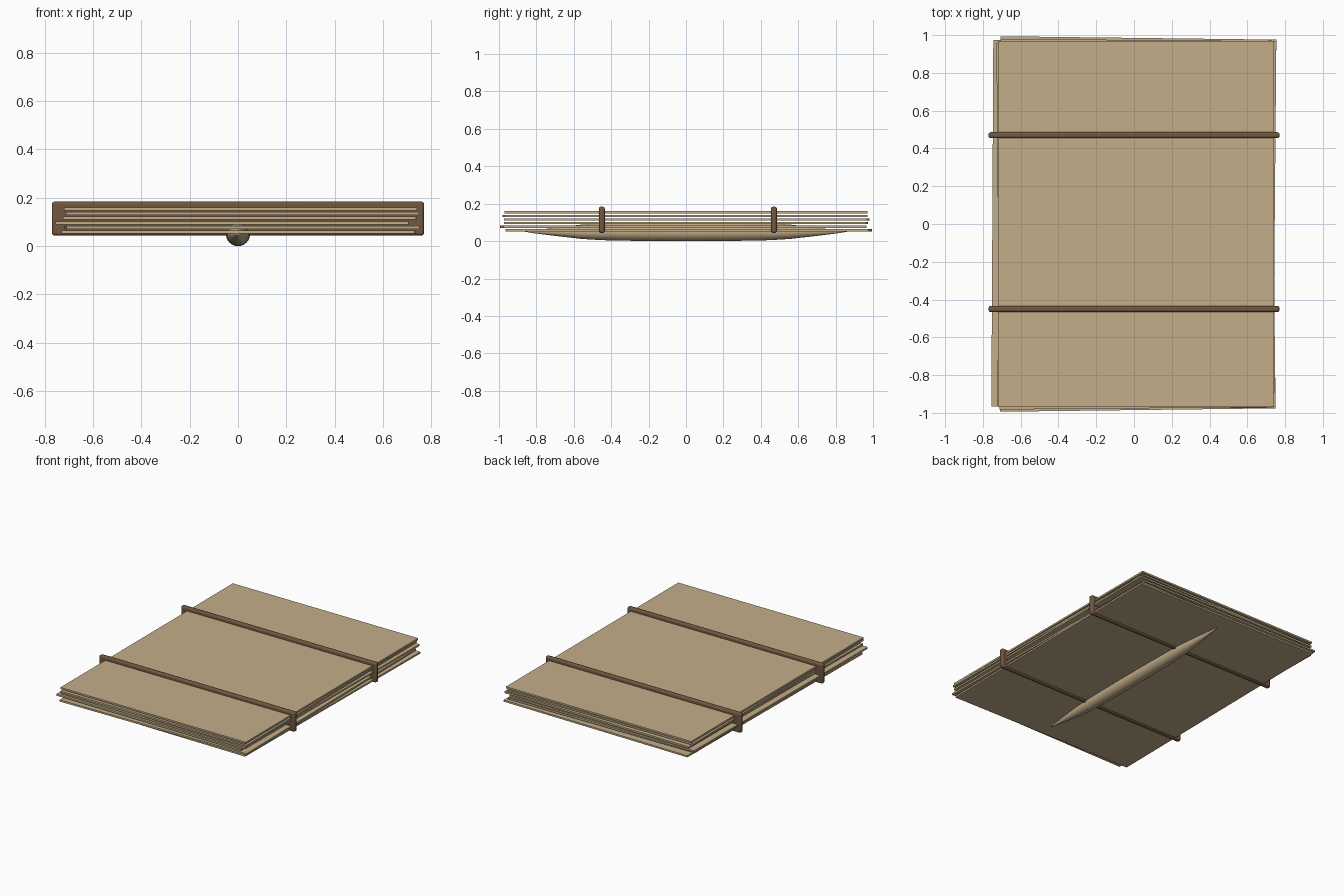
import bpy, bmesh, math
from mathutils import Matrix, Vector

cube = bpy.data.objects.get("Cube")
if cube:
    bpy.data.objects.remove(cube, do_unlink=True)


def material(name, rgb):
    m = bpy.data.materials.new(name)
    m.use_nodes = True
    m.diffuse_color = (*rgb, 1)
    m.node_tree.nodes["Principled BSDF"].inputs["Base Color"].default_value = (*rgb, 1)
    return m


tan = material("tan parchment", (0.55, 0.42, 0.25))
brown = material("brown leather", (0.16, 0.095, 0.05))


def add_object(name, bm, mat):
    mesh = bpy.data.meshes.new(name)
    bm.to_mesh(mesh)
    bm.free()
    mesh.materials.append(mat)
    obj = bpy.data.objects.new(name, mesh)
    bpy.context.collection.objects.link(obj)
    return obj


def box(name, size, centre, mat, turn=0.0):
    bm = bmesh.new()
    bmesh.ops.create_cube(bm, size=1, matrix=Matrix.Diagonal((*size, 1)))
    obj = add_object(name, bm, mat)
    obj.location = centre
    obj.rotation_euler.z = math.radians(turn)
    return obj


def smooth(obj, degrees):
    bpy.ops.object.select_all(action="DESELECT")
    obj.select_set(True)
    bpy.context.view_layer.objects.active = obj
    bpy.ops.object.shade_smooth_by_angle(angle=math.radians(degrees))


# Loose stack of sheets, bottom to top: x offset, y offset, turn in degrees
stack = [(0.012, 0.015, -0.7), (0.008, -0.015, 0.7), (-0.02, 0.0, -0.3),
         (0.015, 0.004, -0.5), (0.01, -0.006, 0.5), (0.01, 0.0, 0.0)]
for i, (x, y, turn) in enumerate(stack):
    box(f"sheet_{i + 1}", (1.46, 1.94, 0.012), (x, y, 0.058 + 0.0192 * i), tan, turn)

# Two rounded straps around the stack
for name, y in (("front_strap", -0.45), ("back_strap", 0.47)):
    strap = box(name, (1.54, 0.032, 0.14), (0, y, 0.114), brown)
    bevel = strap.modifiers.new("rounded edges", "BEVEL")
    bevel.width = 0.011
    bevel.segments = 3
    smooth(strap, 40)

# Tapered spindle under the stack, turned around the y axis
half = [(0.0, 0.05), (0.25, 0.049), (0.45, 0.045), (0.56, 0.038),
        (0.7, 0.022), (0.82, 0.007), (0.86, 0.0)]
profile = [(-y, r) for y, r in reversed(half[1:])] + half
bm = bmesh.new()
verts = [bm.verts.new((r, y, 0)) for y, r in profile]
edges = [bm.edges.new(pair) for pair in zip(verts, verts[1:])]
bmesh.ops.spin(bm, geom=verts + edges, cent=(0, 0, 0), axis=Vector((0, 1, 0)),
               angle=math.tau, steps=32)
bmesh.ops.remove_doubles(bm, verts=bm.verts, dist=0.0001)
bmesh.ops.recalc_face_normals(bm, faces=bm.faces)
spindle = add_object("spindle", bm, tan)
spindle.location.z = 0.05
smooth(spindle, 40)
